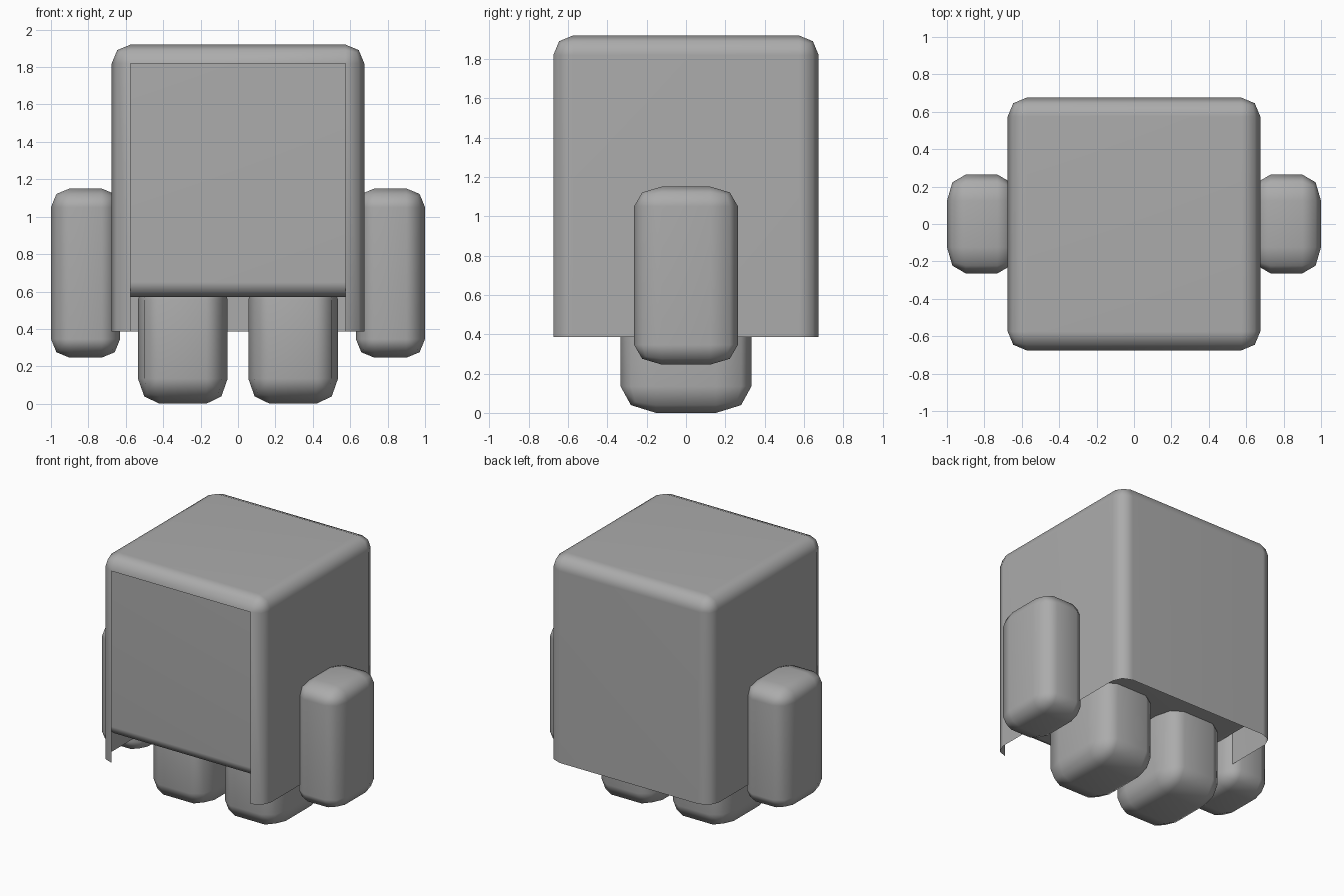
import bpy
import bmesh
from mathutils import Vector

cube = bpy.data.objects.get("Cube")
if cube:
    bpy.data.objects.remove(cube, do_unlink=True)

# One plain grey
grey = bpy.data.materials.new("plain_grey")
GREY = (0.41, 0.41, 0.41, 1)
grey.diffuse_color = GREY
grey.use_nodes = True
grey.node_tree.nodes["Principled BSDF"].inputs["Base Color"].default_value = GREY


def rounded_box(low, high, radius):
    """Box between two corners; edges rounded in two steps, radius per axis."""
    low, high, radius = Vector(low), Vector(high), Vector(radius)
    size, centre = high - low, (high + low) / 2
    bm = bmesh.new()
    bmesh.ops.create_cube(bm, size=1)
    # bevel by one unit, then scale so each axis gets its own radius
    bmesh.ops.scale(bm, vec=[s / r for s, r in zip(size, radius)], verts=bm.verts)
    bmesh.ops.bevel(bm, geom=bm.edges[:], offset=1, offset_type='OFFSET',
                    segments=2, profile=0.5, affect='EDGES')
    bmesh.ops.scale(bm, vec=radius, verts=bm.verts)
    bmesh.ops.translate(bm, vec=centre, verts=bm.verts)
    bm.normal_update()
    return bm


def add_part(name, bm):
    mesh = bpy.data.meshes.new(name)
    bm.to_mesh(mesh)
    bm.free()
    mesh.materials.append(grey)
    obj = bpy.data.objects.new(name, mesh)
    bpy.context.collection.objects.link(obj)
    bpy.ops.object.select_all(action='DESELECT')
    obj.select_set(True)
    bpy.context.view_layer.objects.active = obj
    bpy.ops.object.shade_smooth_by_angle(angle=1.05)
    # keep the large faces flat and the rounded edges soft
    weighted = obj.modifiers.new("flat_faces", 'WEIGHTED_NORMAL')
    weighted.keep_sharp = True


# Block body, set slightly back inside the hood
add_part("body", rounded_box((-0.662, -0.662, 0.57), (0.662, 0.662, 1.907), (0.08, 0.08, 0.08)))

# Hood: thin open shell, lower than the body, with an open front
hood = rounded_box((-0.675, -0.675, 0.0), (0.675, 0.675, 1.92), (0.1, 0.1, 0.1))
bmesh.ops.bisect_plane(hood, geom=hood.verts[:] + hood.edges[:] + hood.faces[:],
                       plane_co=(0, 0, 0.386), plane_no=(0, 0, -1), clear_outer=True)
hood.normal_update()
front = [f for f in hood.faces if f.normal.y < -0.99]
bmesh.ops.delete(hood, geom=front, context='FACES')
add_part("hood", hood)

# Arms and legs, one of each per side
for side, sign in (("left", 1), ("right", -1)):
    for limb, low, high, radius in (
            ("arm", (0.63, -0.264, 0.246), (1.0, 0.264, 1.151), (0.1, 0.14, 0.1)),
            ("leg", (0.055, -0.333, 0.0), (0.535, 0.333, 0.69), (0.115, 0.18, 0.135))):
        xs = sorted((low[0] * sign, high[0] * sign))
        add_part(f"{side}_{limb}",
                 rounded_box((xs[0], *low[1:]), (xs[1], *high[1:]), radius))
